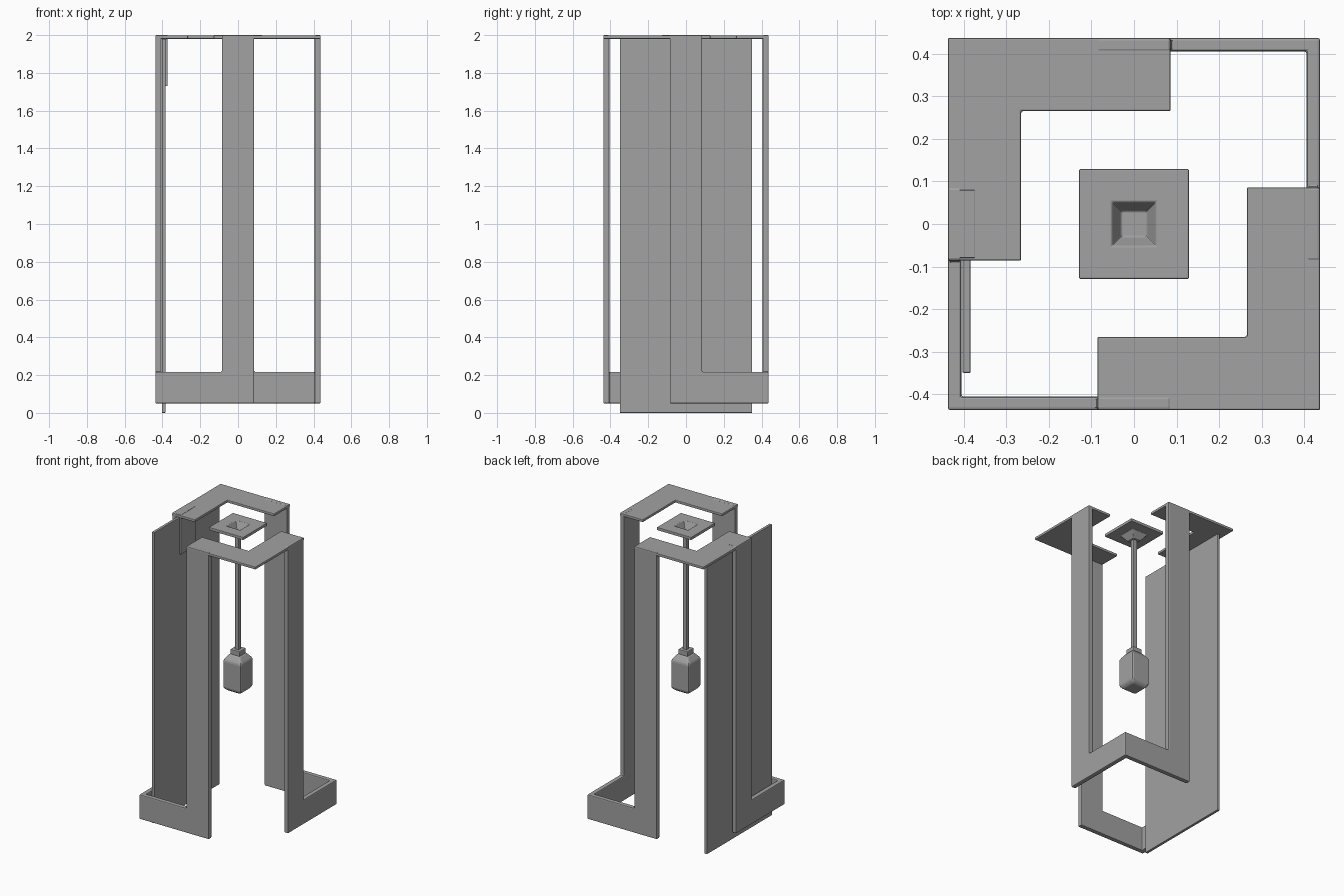
import bpy, bmesh
from mathutils import Vector

cube = bpy.data.objects.get("Cube")
if cube:
    bpy.data.objects.remove(cube, do_unlink=True)

HALF = 0.4375    # outer half width of the frame
POST = 0.086     # half width of a post
SHELF = 0.265    # inner edge of the top plates
BASE, FOOT, TOP = 0.05, 0.217, 2.0

grey = bpy.data.materials.new("neutral grey")
grey.use_nodes = True
colour = (0.36, 0.36, 0.36, 1)
grey.diffuse_color = colour
grey.node_tree.nodes["Principled BSDF"].inputs["Base Color"].default_value = colour


def finish(name, bm, bevel=0.0, thickness=0.0):
    """Turn a bmesh into a named object with optional thickness and bevel."""
    mesh = bpy.data.meshes.new(name)
    bm.to_mesh(mesh)
    bm.free()
    mesh.materials.append(grey)
    obj = bpy.data.objects.new(name, mesh)
    bpy.context.collection.objects.link(obj)
    if thickness:
        mod = obj.modifiers.new("thickness", "SOLIDIFY")
        mod.thickness, mod.offset, mod.use_even_offset = thickness, -1, True
    if bevel:
        mod = obj.modifiers.new("soft edges", "BEVEL")
        mod.width, mod.segments, mod.limit_method = bevel, 2, "ANGLE"
    return obj


def prism(name, points, push, bevel):
    """Extrude a flat outline along a vector."""
    bm = bmesh.new()
    face = bm.faces.new([bm.verts.new(p) for p in points])
    moved = bmesh.ops.extrude_face_region(bm, geom=[face])["geom"]
    verts = [v for v in moved if isinstance(v, bmesh.types.BMVert)]
    bmesh.ops.translate(bm, vec=Vector(push), verts=verts)
    bmesh.ops.recalc_face_normals(bm, faces=bm.faces)
    return finish(name, bm, bevel)


def square_loft(name, rings, bevel=0.0):
    """Join square rings given as (half width, height)."""
    bm = bmesh.new()
    loops = [[bm.verts.new((x * r, y * r, z)) for x, y in
              ((-1, -1), (1, -1), (1, 1), (-1, 1))] for r, z in rings]
    for a, b in zip(loops, loops[1:]):
        for i in range(4):
            j = (i + 1) % 4
            bm.faces.new((a[i], a[j], b[j], b[i]))
    bm.faces.new(loops[0])
    bm.faces.new(loops[-1])
    bmesh.ops.recalc_face_normals(bm, faces=bm.faces)
    return finish(name, bm, bevel)


def corner_frame(name, s):
    """Two posts joined by a low bar folded around one corner."""
    plan = [(POST, -HALF), (-POST, -HALF), (-HALF, -HALF), (-HALF, -POST), (-HALF, POST)]
    bm = bmesh.new()
    rows = [[bm.verts.new((s * x, s * y, z)) for x, y in plan] for z in (BASE, FOOT, TOP)]
    for i in range(4):
        for k in (0, 1):
            if k == 0 or i in (0, 3):
                low, high = rows[k], rows[k + 1]
                bm.faces.new((low[i], high[i], high[i + 1], low[i + 1]))
    loose = [v for v in bm.verts if not v.link_faces]
    bmesh.ops.delete(bm, geom=loose, context="VERTS")
    finish(name, bm, 0.006, 0.032)


def top_plate(name, s):
    """L-shaped plate over the corner between two frames."""
    plan = [(-POST, -HALF), (HALF, -HALF), (HALF, POST),
            (SHELF, POST), (SHELF, -SHELF), (-POST, -SHELF)]
    prism(name, [(s * x, s * y, 1.98) for x, y in plan], (0, 0, 0.018), 0.004)


# Frame and top plates, repeated on the opposite corner
for side, s in (("front", 1), ("back", -1)):
    corner_frame(side + "_frame", s)
    top_plate(side + "_top_plate", s)

# Hanging side panel
prism("side_panel", [(-0.403, -0.35, 0), (-0.403, 0.35, 0),
                     (-0.403, 0.35, 1.98), (-0.403, -0.35, 1.98)], (0.019, 0, 0), 0.003)

# Clip hooked over the panel
hook = [(-0.415, 1.982), (-0.415, TOP), (-0.373, TOP),
        (-0.373, 1.73), (-0.385, 1.73), (-0.385, 1.982)]
prism("panel_clip", [(x, -0.08, z) for x, z in hook], (0, 0.16, 0), 0.003)

# Pendant lamp: recessed cap, rod and bulb
square_loft("pendant_cap", [(0.03, 1.955), (0.052, TOP), (0.129, TOP),
                            (0.129, 1.98), (0.06, 1.98), (0.03, 1.94)], 0.003)
square_loft("pendant_rod", [(0.015, 1.14), (0.015, 1.95)], 0.004)
square_loft("bulb_collar", [(0.035, 1.10), (0.035, 1.16)], 0.005)
square_loft("bulb", [(0.048, 0.88), (0.068, 0.9), (0.068, 1.09), (0.038, 1.13)], 0.01)
